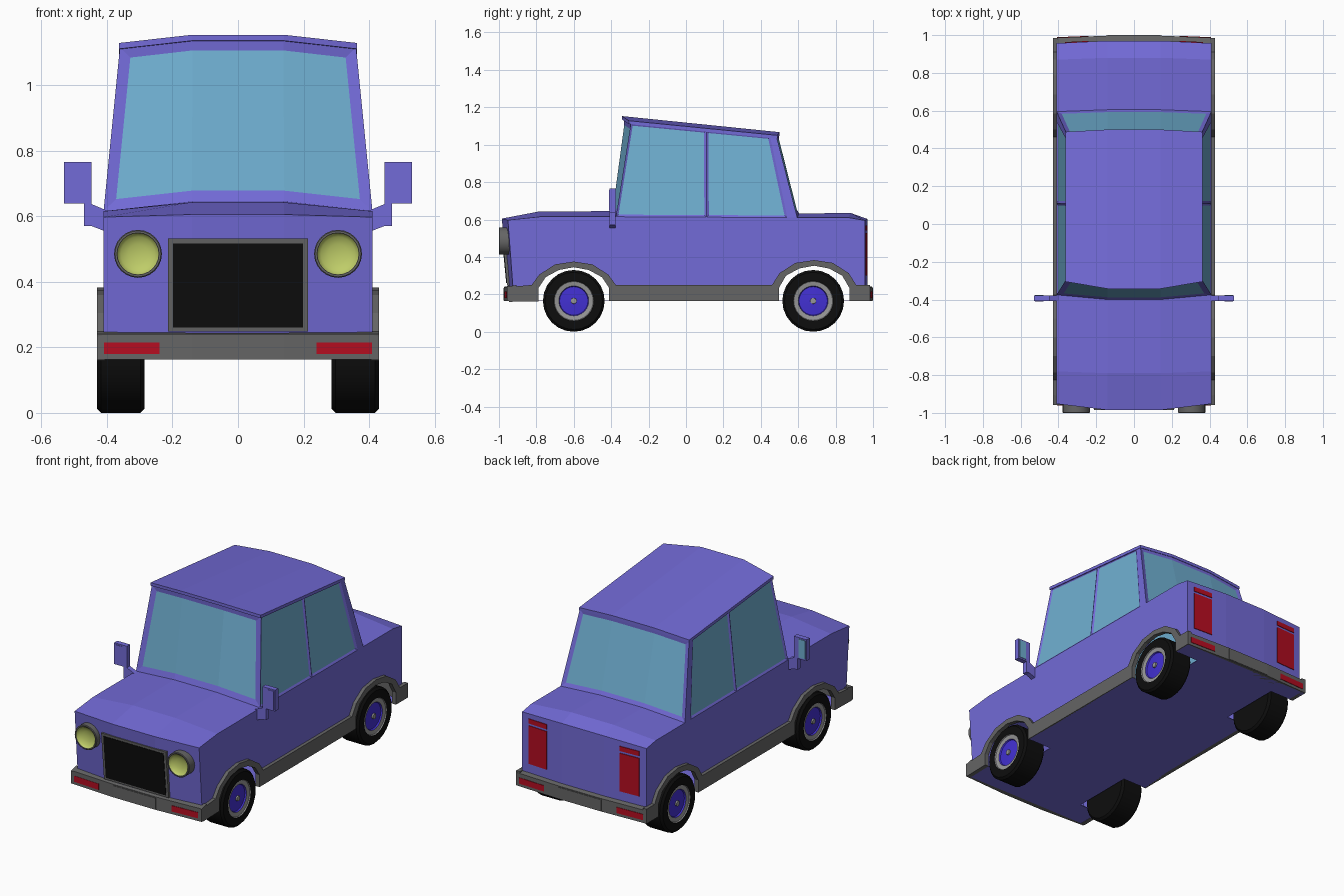
import bpy, bmesh, math
from mathutils import Vector

if "Cube" in bpy.data.objects:
    bpy.data.objects.remove(bpy.data.objects["Cube"])


def mat(name, r, g, b):
    m = bpy.data.materials.new(name)
    m.diffuse_color = (r, g, b, 1)
    m.use_nodes = True
    m.node_tree.nodes["Principled BSDF"].inputs["Base Color"].default_value = m.diffuse_color
    return m


PAINT = mat("violet paint", .17, .145, .68)
GLASS = mat("pale blue glass", .16, .43, .64)
TRIM = mat("grey trim", .13, .13, .13)
RIM = mat("light grey rim", .31, .31, .31)
BLACK = mat("black rubber", .004, .004, .004)
RED = mat("red lamp", .46, .004, .015)
YELLOW = mat("yellow lamp", .52, .61, .14)
HUB = mat("blue hub", .055, .03, .65)


def finish(name, bm, mats, smooth=False):
    bmesh.ops.remove_doubles(bm, verts=bm.verts, dist=1e-5)
    bmesh.ops.recalc_face_normals(bm, faces=bm.faces)
    me = bpy.data.meshes.new(name)
    bm.to_mesh(me)
    bm.free()
    for m in mats:
        me.materials.append(m)
    ob = bpy.data.objects.new(name, me)
    bpy.context.collection.objects.link(ob)
    if smooth:
        bpy.context.view_layer.objects.active = ob
        ob.select_set(True)
        bpy.ops.object.shade_smooth_by_angle(angle=math.radians(35))
        ob.select_set(False)
    return ob


def face(bm, pts):
    return bm.faces.new([bm.verts.new(p) for p in pts])


def loft(name, loops, m):
    """Closed loops joined in order, with end caps."""
    bm = bmesh.new()
    for a, b in zip(loops, loops[1:]):
        n = len(a)
        for i in range(n):
            j = (i + 1) % n
            face(bm, (a[i], a[j], b[j], b[i]))
    face(bm, loops[0])
    face(bm, loops[-1])
    return finish(name, bm, [m])


def prism(name, pts, vec, m):
    return loft(name, [pts, [Vector(p) + Vector(vec) for p in pts]], m)


def lathe(name, prof, place, mats, seg=24):
    """prof: (radius, depth, material of the band to the next point)."""
    bm = bmesh.new()
    for (r0, d0, k), (r1, d1, _) in zip(prof, prof[1:]):
        for i in range(seg):
            a, b = (2 * math.pi * t / seg for t in (i, i + 1))
            q = [(r0, a, d0)] + ([(r0, b, d0)] if r0 else [])
            q += [(r1, b, d1)] + ([(r1, a, d1)] if r1 else [])
            f = face(bm, [place(r * math.cos(t), r * math.sin(t), d) for r, t, d in q])
            f.material_index = k
    return finish(name, bm, mats, True)


# Wheel arch outlines, front to back
ARCHES = ((-.6, 0), (.685, .008))
HALF_IN = [(-.188, .235), (-.15, .292), (-.08, .33), (0, .345), (.08, .33), (.15, .292), (.188, .235)]
HALF_OUT = [(-.225, .25), (-.185, .305), (-.1, .36), (0, .375), (.1, .36), (.185, .305), (.225, .25)]


def arch(points, c):
    return [(c[0] + y, z + (c[1] if z > .26 else 0)) for y, z in points]


# Body shell: (corner y, corner z, centre y, centre z)
W, C = .41, .14
ST = [(-.925, .235, -.95, .235), (-.952, .597, -.985, .605), (-.78, .615, -.79, .642),
      (-.375, .615, -.40, .645), (.595, .61, .605, .632), (.87, .61, .88, .635),
      (.957, .595, .97, .603), (.957, .235, .97, .235)]
bm = bmesh.new()
rows = [[(-W, a, b), (-C, c, d), (C, c, d), (W, a, b)] for a, b, c, d in ST]
for k, (p, q) in enumerate(zip(rows, rows[1:])):
    if k != 3:  # the cabin sits over this bay
        for i in range(3):
            face(bm, (p[i], p[i + 1], q[i + 1], q[i]))
lower = arch(HALF_IN, ARCHES[0]) + arch(HALF_IN, ARCHES[1])
for s in (-1, 1):
    face(bm, [(s * W, a, b) for a, b, _, _ in ST] + [(s * W, y, z) for y, z in reversed(lower)])
finish("body_shell", bm, [PAINT])

# Floor with wheel notches
right = [(.425, -.945), (.425, -.79), (.27, -.79), (.27, -.41), (.425, -.41), (.425, .495),
         (.27, .495), (.27, .875), (.425, .875), (.425, .98)]
pts = right + [(-x, y) for x, y in reversed(right)]
prism("floor", [(x, y, .163) for x, y in pts], (0, 0, .004), PAINT)

# Cabin with inset windows
bm = bmesh.new()


def row(x, yc, zc, ym, zm):
    return [(-x, yc, zc), (-C, ym, zm), (C, ym, zm), (x, yc, zc)]


fb, ft = row(W, -.375, .615, -.40, .645), row(.36, -.295, 1.115, -.332, 1.14)
rt, rb = row(.36, .485, 1.04, .497, 1.057), row(W, .595, .61, .605, .632)
panels = [[face(bm, (p[i], p[i + 1], q[i + 1], q[i])) for i in range(3)]
          for p, q in ((fb, ft), (ft, rt), (rt, rb))]
doors = []
for s in (0, 3):
    lo = [Vector(fb[s]).lerp(Vector(rb[s]), t) for t in (0, .5, .945, 1)]
    hi = [Vector(ft[s]).lerp(Vector(rt[s]), t) for t in (0, .517, .955, 1)]
    fs = [face(bm, (lo[i], lo[i + 1], hi[i + 1], hi[i])) for i in range(3)]
    doors += fs[:2]
bmesh.ops.remove_doubles(bm, verts=bm.verts, dist=1e-5)
bmesh.ops.recalc_face_normals(bm, faces=bm.faces)
for group, t in [(panels[0], .034), (panels[2], .024)] + [([d], .012) for d in doors]:
    bmesh.ops.inset_region(bm, faces=group, thickness=t, depth=-.007,
                           use_boundary=True, use_even_offset=True)
    for f in group:
        f.material_index = 1
finish("cabin", bm, [PAINT, GLASS])

# Roof slab
loops = []
for x, f, zf, r, zr in ((-.363, -.305, 1.128, .488, 1.05), (-C, -.343, 1.153, .5, 1.067),
                        (C, -.343, 1.153, .5, 1.067), (.363, -.305, 1.128, .488, 1.05)):
    loops.append([(x, f, zf), (x, r, zr), (x, r, zr - .018), (x, f, zf - .018)])
loft("roof", loops, PAINT)

# Side trim: sill and both arch lips
top = [(-.957, .238)] + arch(HALF_OUT, ARCHES[0]) + arch(HALF_OUT, ARCHES[1]) + [(.985, .25)]
bot = [(-.945, .16)]
for c in ARCHES:
    bot += [(c[0] - .188, .163)] + arch(HALF_IN, c) + [(c[0] + .188, .163)]
bot += [(.985, .163)]
for s, side in ((-1, "left"), (1, "right")):
    prism(side + "_trim", [(s * .405, y, z) for y, z in top + bot[::-1]], (s * .025, 0, 0), TRIM)


# Bumpers with number plate panels and low lamps
def bumper(end, d, yc, ym):
    def by(x):
        return yc + (ym - yc) * min(1, (.43 - abs(x)) / .29)
    loft(end + "_bumper", [[(x, by(x), .163), (x, by(x), .24), (x, by(x) - d * .05, .25),
                            (x, by(x) - d * .05, .163)] for x in (-.43, -C, C, .43)], TRIM)
    prism(end + "_bumper_panel", [(x, ym, z) for x, z in ((-C, .166), (C, .166), (C, .234), (-C, .234))],
          (0, d * .003, 0), TRIM)
    for s in (-1, 1):
        prism(end + "_low_lamp", [(s * x, by(x), z) for x, z in
                                  ((.24, .18), (.408, .18), (.408, .215), (.24, .215))],
              (0, d * .003, 0), RED)


bumper("front", -1, -.956, -.972)
bumper("rear", 1, .985, .997)


# Grille
def front_y(z):
    return -.95 - .035 * (z - .235) / .37


for name, x, z0, z1, off, m in (("grille_frame", .213, .248, .532, .006, TRIM),
                                ("grille", .198, .26, .517, .009, BLACK)):
    prism(name, [(-x, front_y(z0) - off, z0), (x, front_y(z0) - off, z0),
                 (x, front_y(z1) - off, z1), (-x, front_y(z1) - off, z1)],
          (0, .018 if m == TRIM else .005, 0), m)

for s in (-1, 1):
    # Headlights, dished
    lathe("headlight", [(.073, -.94, 0), (.073, -.997, 0), (.07, -1, 0), (.064, -1, 0),
                        (.063, -.996, 1), (.052, -.986, 1), (.03, -.978, 1), (0, -.975, 1)],
          lambda u, v, d: (s * .305 + u, d, .485 + v), [TRIM, YELLOW])

    # Tail lamps, in two pieces
    for name, z0, z1 in (("tail_lamp", .30, .527), ("upper_tail_lamp", .54, .568)):
        prism(name, [(s * x, .97 - .013 * (x - C) / .27 - .002, z) for x, z in
                     ((.24, z0), (.365, z0), (.365, z1), (.24, z1))], (0, .006, 0), RED)

    # Door mirrors
    prism("mirror", [(s * x, -.408, z) for x, z in
                     ((.395, .55), (.447, .57), (.47, .57), (.47, .638), (.53, .638), (.53, .765),
                      (.447, .765), (.447, .637), (.395, .615))], (0, .03, 0), PAINT)
    for name, y, m in (("mirror_glass", -.379, GLASS), ("mirror_cover", -.411, PAINT)):
        prism(name, [(s * x, y, z) for x, z in
                     ((.478, .647), (.523, .647), (.523, .757), (.478, .757))], (0, .004, 0), m)

    # Wheels
    for y in (-.6, .68):
        lathe("wheel", [(0, .285, 0), (.152, .285, 0), (.165, .297, 0), (.165, .418, 0), (.153, .43, 0),
                        (.107, .43, 1), (.104, .424, 1), (.08, .42, 2), (.076, .412, 2),
                        (.016, .416, 1), (.015, .424, 1), (0, .425, 1)],
              lambda u, v, d: (s * d, y + u, .165 + v), [BLACK, RIM, HUB])
